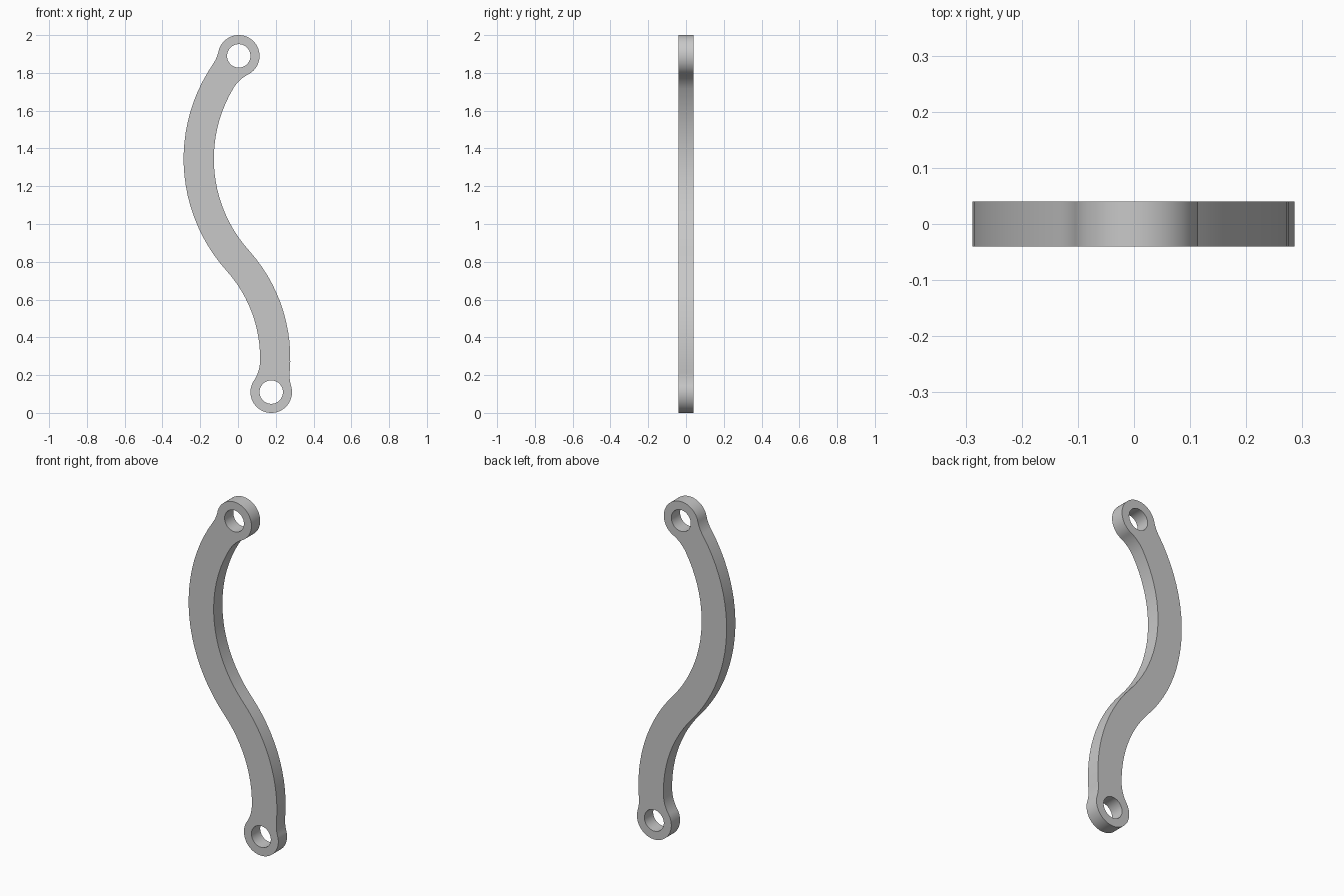
import bpy
import bmesh
import math
from mathutils import Vector
from mathutils.geometry import intersect_sphere_sphere_2d

cube = bpy.data.objects.get("Cube")
if cube:
    bpy.data.objects.remove(cube, do_unlink=True)

# Main dimensions, laid out in the x-z plane
HALF_WIDTH, HALF_DEPTH = 0.08, 0.04
EYE_R, HOLE_R, FILLET = 0.11, 0.062, 0.2
top_eye = Vector((0.004, 1.89))
bottom_eye = Vector((0.176, 0.11))
upper_c, upper_r = Vector((0.598, 1.345)), 0.806
lower_c = Vector((-0.574, 0.29))
lower_r = (lower_c - upper_c).length - upper_r  # the two bends meet tangentially


def arc(centre, start, end, turn):
    """Points from start towards end, turn is 1 anticlockwise or -1 clockwise."""
    a, b = start - centre, end - centre
    a0 = math.atan2(a.y, a.x)
    sweep = turn * ((turn * (math.atan2(b.y, b.x) - a0)) % math.tau)
    n = max(12, int(abs(sweep) * 16))
    return [centre + a.length * Vector((math.cos(a0 + sweep * i / n),
                                        math.sin(a0 + sweep * i / n)))
            for i in range(n)]


def circle(centre, radius):
    p = centre + Vector((radius, 0))
    return [centre + radius * Vector((math.cos(math.tau * i / 48),
                                      math.sin(math.tau * i / 48)))
            for i in range(48)]


def fillet(eye, bend, radius, side):
    """Centre, eye contact and edge contact of a fillet; side 1 is a bend's outer edge."""
    edge_r = radius + side * HALF_WIDTH
    options = intersect_sphere_sphere_2d(eye, EYE_R + FILLET, bend, edge_r + side * FILLET)
    f = min(options, key=lambda p: abs(p.y - 1))
    return f, eye + (f - eye).normalized() * EYE_R, bend + (f - bend).normalized() * edge_r


# Fillets where the arm meets each eye
tl, tl_eye, tl_edge = fillet(top_eye, upper_c, upper_r, 1)
tr, tr_eye, tr_edge = fillet(top_eye, upper_c, upper_r, -1)
bl, bl_eye, bl_edge = fillet(bottom_eye, lower_c, lower_r, -1)
br, br_eye, br_edge = fillet(bottom_eye, lower_c, lower_r, 1)

# Points where the upper and lower bends change over
across = (lower_c - upper_c).normalized()
mid_left = upper_c + across * (upper_r + HALF_WIDTH)
mid_right = upper_c + across * (upper_r - HALF_WIDTH)

# Closed outline, anticlockwise from the top eye
outline = (arc(top_eye, tr_eye, tl_eye, 1)
           + arc(tl, tl_eye, tl_edge, -1)
           + arc(upper_c, tl_edge, mid_left, 1)
           + arc(lower_c, mid_left, bl_edge, -1)
           + arc(bl, bl_edge, bl_eye, -1)
           + arc(bottom_eye, bl_eye, br_eye, 1)
           + arc(br, br_eye, br_edge, -1)
           + arc(lower_c, br_edge, mid_right, 1)
           + arc(upper_c, mid_right, tr_edge, -1)
           + arc(tr, tr_edge, tr_eye, -1))

# Flat filled profile with both holes, extruded to the plate thickness
profile = bpy.data.curves.new("curved_link", "CURVE")
profile.dimensions = "2D"
profile.fill_mode = "BOTH"
profile.extrude = HALF_DEPTH
for loop in (outline, circle(top_eye, HOLE_R), circle(bottom_eye, HOLE_R)):
    spline = profile.splines.new("POLY")
    spline.points.add(len(loop) - 1)
    for point, p in zip(spline.points, loop):
        point.co = (p.x, p.y, 0, 1)
    spline.use_cyclic_u = True

link = bpy.data.objects.new("curved_link", profile)
bpy.context.collection.objects.link(link)
link.rotation_euler.x = math.pi / 2
bpy.ops.object.select_all(action="DESELECT")
link.select_set(True)
bpy.context.view_layer.objects.active = link
bpy.ops.object.convert(target="MESH")
bpy.ops.object.transform_apply(location=False, rotation=True, scale=False)

# Weld the caps to the walls
link = bpy.context.view_layer.objects.active
bm = bmesh.new()
bm.from_mesh(link.data)
bmesh.ops.remove_doubles(bm, verts=bm.verts, dist=0.0001)
bmesh.ops.recalc_face_normals(bm, faces=bm.faces)
bm.to_mesh(link.data)
bm.free()
bpy.ops.object.shade_smooth_by_angle(angle=math.radians(30))

# Plain grey metal
grey = bpy.data.materials.new("plain_grey")
grey.use_nodes = True
colour = (0.58, 0.58, 0.58, 1)
grey.diffuse_color = colour
grey.node_tree.nodes["Principled BSDF"].inputs["Base Color"].default_value = colour
link.data.materials.clear()
link.data.materials.append(grey)
